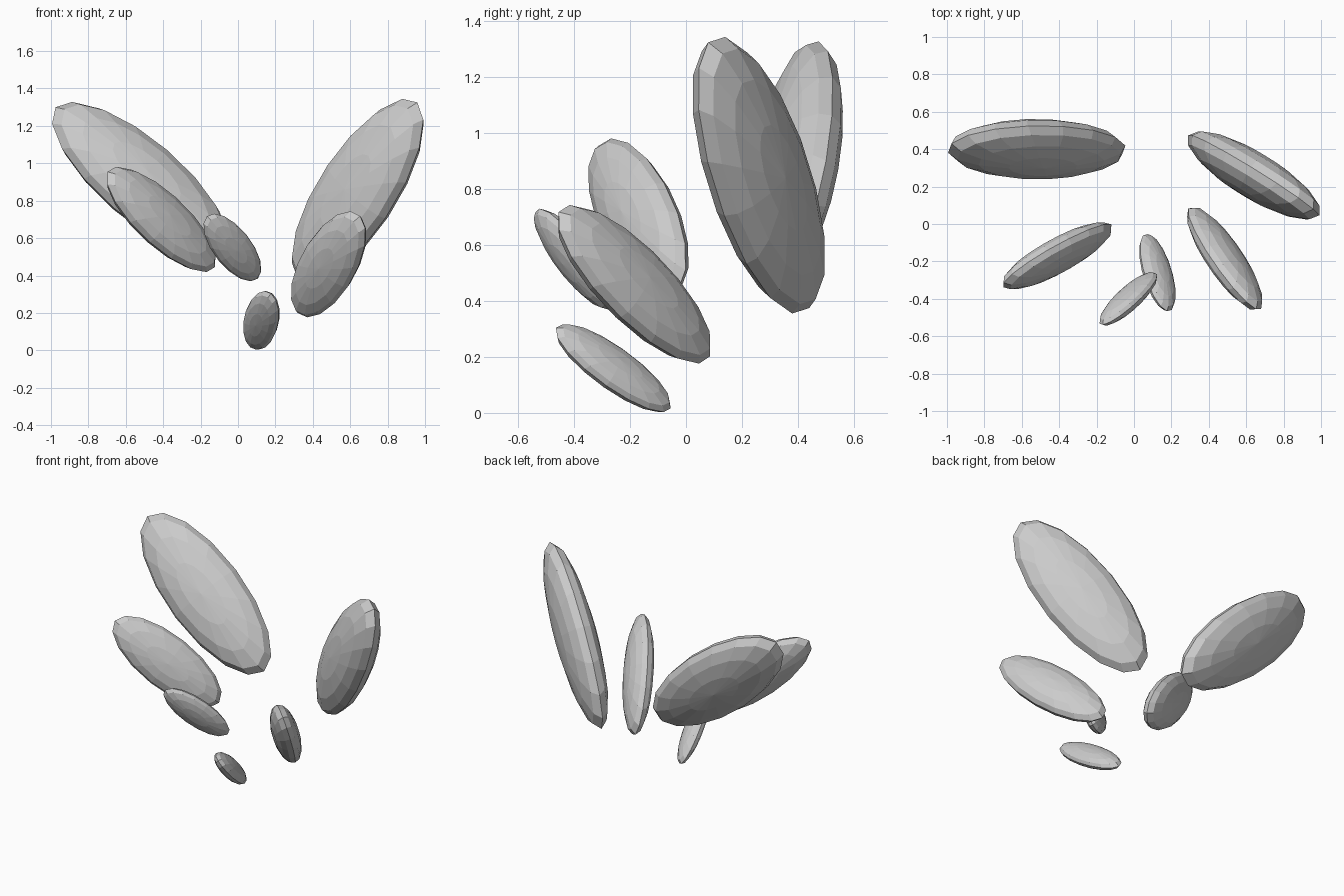
import bpy
import bmesh
from mathutils import Matrix, Vector

cube = bpy.data.objects.get("Cube")
if cube:
    bpy.data.objects.remove(cube, do_unlink=True)

# Single plain grey
grey = bpy.data.materials.new("light_grey")
grey.use_nodes = True
colour = (0.6, 0.6, 0.6, 1)
grey.diffuse_color = colour
grey.node_tree.nodes["Principled BSDF"].inputs["Base Color"].default_value = colour


def add_petal(name, half_length, centre, tip, side):
    """Flattened low-poly ellipsoid: poles on the thin axis, long axis to the tip."""
    long_axis = Vector(tip).normalized()
    thin_axis = long_axis.cross(Vector(side)).normalized()
    wide_axis = thin_axis.cross(long_axis)
    turn = Matrix((long_axis, wide_axis, thin_axis)).transposed().to_4x4()
    size = Matrix.Diagonal((half_length, half_length * 0.4, half_length * 0.2, 1))
    bm = bmesh.new()
    bmesh.ops.create_uvsphere(bm, u_segments=16, v_segments=8, radius=1,
                              matrix=Matrix.Translation(centre) @ turn @ size)
    mesh = bpy.data.meshes.new(name)
    bm.to_mesh(mesh)
    bm.free()
    mesh.materials.append(grey)
    bpy.context.collection.objects.link(bpy.data.objects.new(name, mesh))


# Three pairs of petals, growing upwards: centre, tip direction, broad side direction
LARGE, MEDIUM, SMALL = 0.6, 0.41, 0.256
add_petal("upper_right_petal", LARGE, (-.52, .40, .91), (-.76, .05, .65), (.57, .51, .65))
add_petal("upper_left_petal", LARGE, (.64, .26, .85), (.53, -.30, .79), (.59, -.50, -.63))
add_petal("middle_right_petal", MEDIUM, (-.41, -.17, .70), (-.70, -.35, .62), (.38, .56, .73))
add_petal("middle_left_petal", MEDIUM, (.485, -.185, .46), (.41, -.66, .63), (.62, -.28, -.73))
add_petal("lower_right_petal", SMALL, (-.03, -.40, .55), (-.53, -.54, .65), (.73, .11, .67))
add_petal("lower_left_petal", SMALL, (.125, -.26, .16), (.20, -.80, .56), (.75, -.24, -.61))
